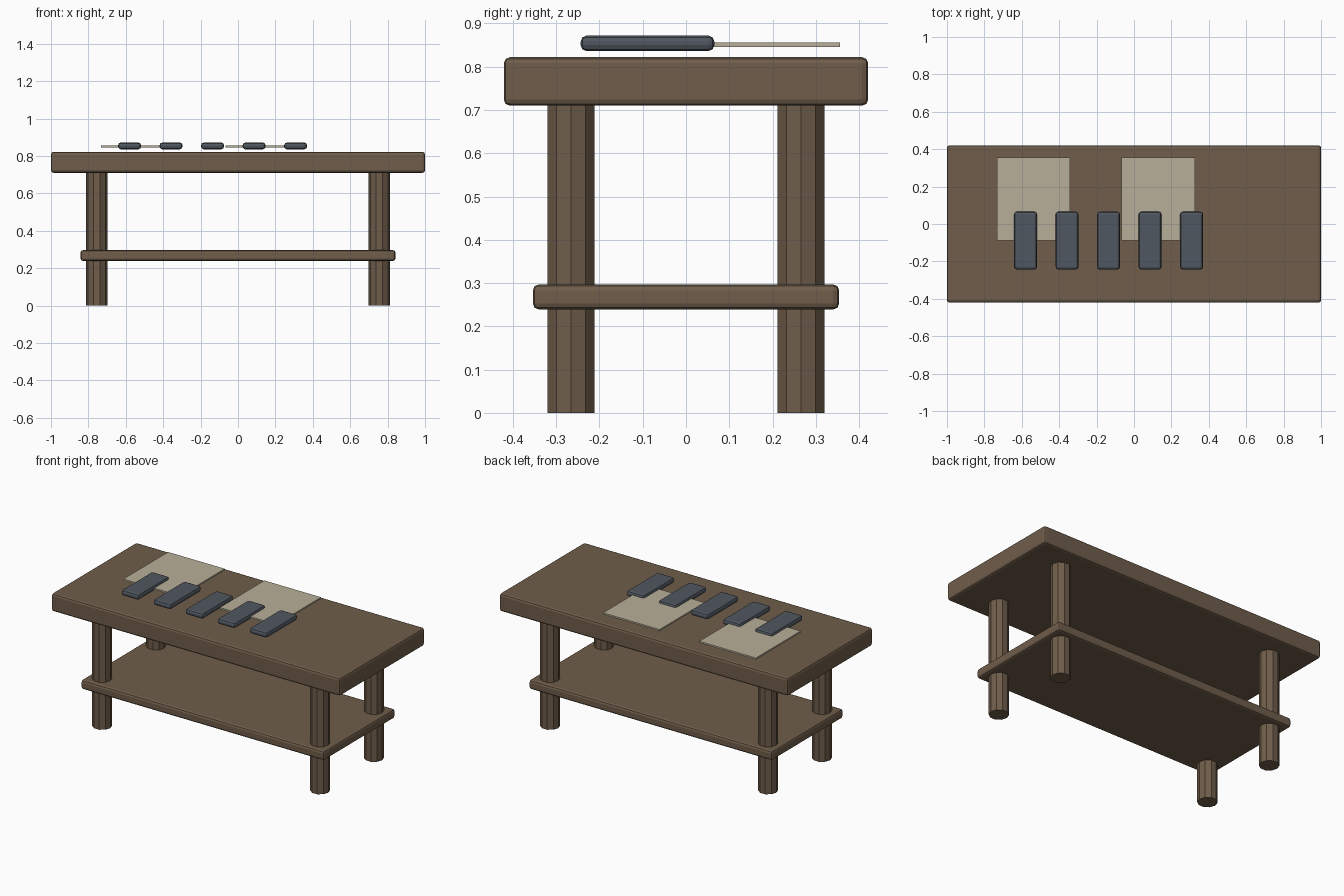
import bpy

if "Cube" in bpy.data.objects:
    bpy.data.objects.remove(bpy.data.objects["Cube"])


def material(name, rgb):
    m = bpy.data.materials.new(name)
    m.diffuse_color = (*rgb, 1)
    m.use_nodes = True
    m.node_tree.nodes["Principled BSDF"].inputs["Base Color"].default_value = m.diffuse_color
    return m


WOOD = material("wood", (0.16, 0.11, 0.07))
SLATE = material("slate", (0.08, 0.095, 0.115))
PAPER = material("paper", (0.48, 0.43, 0.32))


def box(name, center, size, mat, bevel=0.0):
    bpy.ops.mesh.primitive_cube_add(size=1, location=center)
    ob = bpy.context.object
    ob.name = name
    ob.scale = size
    bpy.ops.object.transform_apply(location=False, rotation=False, scale=True)
    ob.data.materials.append(mat)
    if bevel:
        mod = ob.modifiers.new("rounded_edges", 'BEVEL')
        mod.width = bevel
        mod.segments = 2
    return ob


# Table top and lower shelf
box("table_top", (0, 0, 0.766), (2.0, 0.842, 0.112), WOOD, 0.014)
box("lower_shelf", (0, 0, 0.268), (1.684, 0.708, 0.058), WOOD, 0.014)

# Four ten-sided legs, with a corner pointing along x
for sx, side in ((-1, "left"), (1, "right")):
    for sy, end in ((-1, "front"), (1, "back")):
        bpy.ops.mesh.primitive_cylinder_add(
            vertices=10, radius=0.057, depth=0.715,
            location=(sx * 0.755, sy * 0.266, 0.3575), rotation=(0, 0, 1.5707963))
        leg = bpy.context.object
        leg.name = f"{end}_{side}_leg"
        leg.data.materials.append(WOOD)

# Thin sheets just above the top
for i, x in enumerate((-0.537, 0.13)):
    box(f"sheet_{i + 1}", (x, 0.134, 0.851), (0.392, 0.443, 0.01), PAPER)

# Row of five rounded bars
for i in range(5):
    box(f"bar_{i + 1}", (-0.58 + i * 0.222, -0.089, 0.854),
        (0.122, 0.309, 0.036), SLATE, 0.014)
